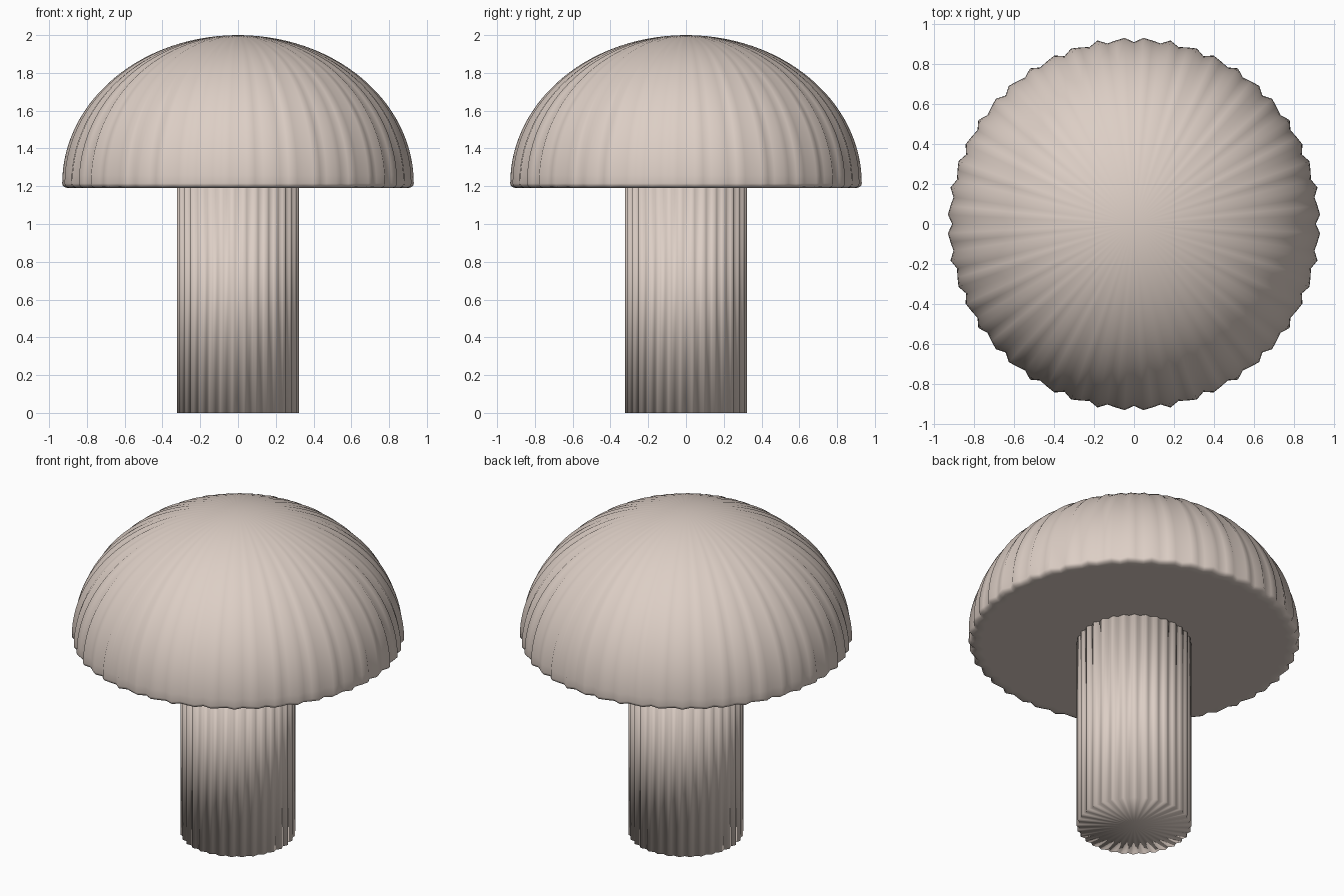
import bpy, bmesh, math

if "Cube" in bpy.data.objects:
    bpy.data.objects.remove(bpy.data.objects["Cube"])

SIDES = 128  # vertices around each part

shell = bpy.data.materials.new("warm beige")
shell.diffuse_color = (0.72, 0.62, 0.56, 1)
shell.use_nodes = True
shell.node_tree.nodes["Principled BSDF"].inputs["Base Color"].default_value = shell.diffuse_color


def fluted_lathe(name, profile, flutes, depth):
    """Spin a (radius, z) profile, rippling the radius; pole ends have radius 0."""
    bm = bmesh.new()
    rings = []
    for r, z in profile:
        if r == 0:
            rings.append([bm.verts.new((0, 0, z))] * SIDES)
            continue
        ring = []
        for k in range(SIDES):
            a = 2 * math.pi * k / SIDES
            rr = r * (1 - depth * math.cos(flutes * a))
            ring.append(bm.verts.new((rr * math.cos(a), rr * math.sin(a), z)))
        rings.append(ring)
    for lo, hi in zip(rings, rings[1:]):
        for k in range(SIDES):
            n = (k + 1) % SIDES
            corners = [lo[k], lo[n], hi[n], hi[k]]
            bm.faces.new(list(dict.fromkeys(corners)))
    bmesh.ops.recalc_face_normals(bm, faces=bm.faces)
    mesh = bpy.data.meshes.new(name)
    bm.to_mesh(mesh)
    bm.free()
    mesh.materials.append(shell)
    mesh.polygons.foreach_set("use_smooth", [True] * len(mesh.polygons))
    obj = bpy.data.objects.new(name, mesh)
    bpy.context.collection.objects.link(obj)
    return obj


# Domed shade: flat underside, small rounded rim, elliptical dome
R, BASE, RIM, TOP = 0.922, 1.19, 1.215, 2.0
shade = [(0, BASE), (0.45, BASE), (0.86, BASE), (0.895, BASE),
         (0.912, 1.197), (0.92, 1.206)]
STEPS = 28
for i in range(STEPS):
    t = 0.5 * math.pi * i / STEPS
    shade.append((R * math.cos(t), RIM + (TOP - RIM) * math.sin(t)))
shade.append((0, TOP))
fluted_lathe("domed_shade", shade, 48, 0.015)

# Fluted column
fluted_lathe("column", [(0, 0), (0.316, 0), (0.316, 1.2), (0, 1.2)], 32, 0.025)
